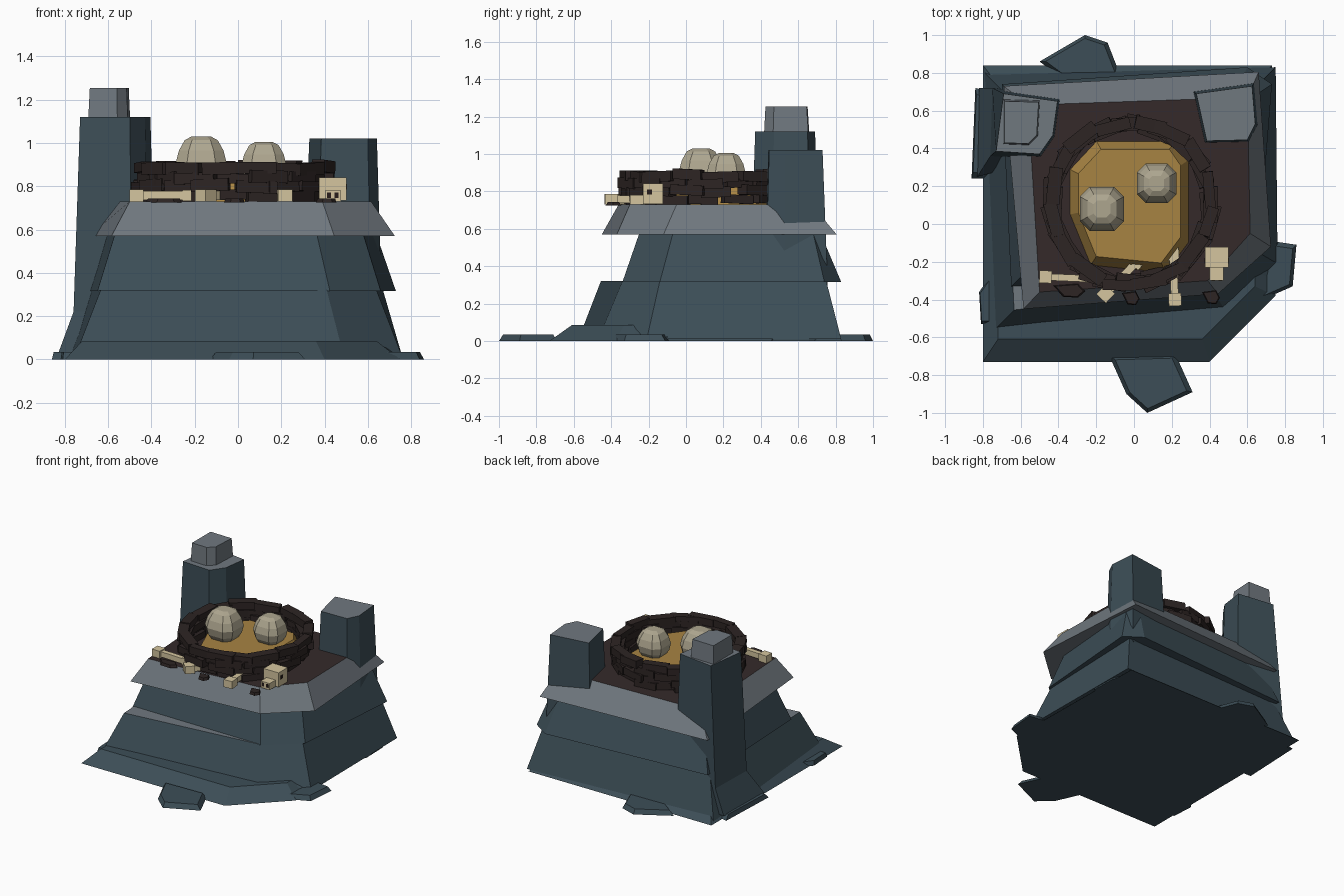
import bpy, bmesh, math, random
from mathutils import Matrix, Vector

if "Cube" in bpy.data.objects:
    bpy.data.objects.remove(bpy.data.objects["Cube"])

random.seed(4)


def material(name, rgb):
    m = bpy.data.materials.new(name)
    m.diffuse_color = (*rgb, 1)
    m.use_nodes = True
    m.node_tree.nodes["Principled BSDF"].inputs["Base Color"].default_value = m.diffuse_color
    return m


SLATE = material("slate_blue_rock", (0.046, 0.076, 0.095))
GRAY = material("gray_rock", (0.162, 0.188, 0.212))
SOIL = material("dark_soil", (0.035, 0.023, 0.023))
WOOD = material("dark_wood", (0.026, 0.018, 0.017))
STRAW = material("ochre_straw", (0.390, 0.230, 0.055))
SHELL = material("egg_shell", (0.420, 0.380, 0.275))
BONE = material("pale_bone", (0.660, 0.560, 0.345))
HOLE = material("dark_hole", (0.020, 0.012, 0.010))


def finish(name, bm, *mats):
    bmesh.ops.recalc_face_normals(bm, faces=bm.faces)
    me = bpy.data.meshes.new(name)
    bm.to_mesh(me)
    bm.free()
    for m in mats:
        me.materials.append(m)
    ob = bpy.data.objects.new(name, me)
    bpy.context.collection.objects.link(ob)
    return ob


def loft(name, levels, side, top=None):
    """Stack outlines (points, z) into one closed solid; the top face may differ."""
    bm = bmesh.new()
    rings = [[bm.verts.new((x, y, z)) for x, y in pts] for pts, z in levels]
    n = len(rings[0])
    for a, b in zip(rings, rings[1:]):
        for i in range(n):
            j = (i + 1) % n
            bm.faces.new((a[i], a[j], b[j], b[i]))
    bm.faces.new(rings[0])
    bm.faces.new(rings[-1]).material_index = 1 if top else 0
    return finish(name, bm, side, *([top] if top else []))


def scaled(pts, s):
    cx = sum(p[0] for p in pts) / len(pts)
    cy = sum(p[1] for p in pts) / len(pts)
    return [(cx + (x - cx) * s, cy + (y - cy) * s) for x, y in pts]


def add_box(bm, loc, size, rot=0.0, tilt=0.0):
    mat = (Matrix.Translation(loc) @ Matrix.Rotation(rot, 4, 'Z')
           @ Matrix.Rotation(tilt, 4, 'Y') @ Matrix.Diagonal((*size, 1)))
    bmesh.ops.create_cube(bm, size=1, matrix=mat)


# rock skirt and stacked tapering rock layers
loft("rock_skirt", [
    ([(-.80, -.73), (.40, -.73), (.75, -.38), (.73, .84), (-.80, .84)], 0),
    ([(-.72, -.61), (.36, -.61), (.64, -.33), (.64, .74), (-.72, .74)], .085)], SLATE)
loft("lower_rock", [
    ([(-.755, -.575), (.49, -.47), (.76, -.21), (.75, .83), (-.79, .80)], .01),
    ([(-.635, -.455), (.41, -.34), (.64, -.14), (.67, .75), (-.69, .70)], .32)], SLATE, GRAY)
loft("middle_rock", [
    ([(-.65, -.33), (.425, -.34), (.66, -.14), (.73, .74), (.60, .83), (-.70, .74)], .315),
    ([(-.57, -.25), (.365, -.25), (.58, -.07), (.64, .68), (.55, .72), (-.62, .66)], .575)], SLATE)
loft("rock_cap", [
    ([(-.585, -.45), (.445, -.37), (.725, -.12), (.66, .805), (-.69, .73)], .57),
    ([(-.50, -.36), (.39, -.30), (.615, -.05), (.60, .67), (-.56, .63)], .73)], GRAY, SOIL)

# corner pillars
LEFT = [(-.73, .385), (-.50, .37), (-.43, .47), (-.405, .65), (-.69, .69)]
loft("left_pillar", [
    ([(-.83, .25), (-.50, .34), (-.40, .46), (-.38, .68), (-.82, .72)], .03),
    ([(-.76, .36), (-.49, .34), (-.41, .46), (-.38, .67), (-.75, .72)], .22),
    (LEFT, 1.12)], SLATE, GRAY)
TIP = [(-.685, .43), (-.56, .425), (-.515, .47), (-.505, .645), (-.685, .65)]
loft("left_pillar_tip", [(scaled(TIP, 1.07), 1.12), (TIP, 1.255)], GRAY)
RIGHT = [(.385, .44), (.60, .445), (.642, .53), (.625, .73), (.33, .69)]
loft("right_pillar", [(scaled(RIGHT, 1.17), .30), (RIGHT, 1.02)], SLATE, GRAY)

# low slabs around the foot of the rock
SLABS = {
    "front_slab": [(-.13, -.70), (-.04, -.90), (.07, -1.0), (.31, -.89), (.22, -.69)],
    "back_slab": [(-.07, .78), (-.14, .96), (-.26, 1.0), (-.50, .86), (-.35, .75)],
    "right_slab": [(.55, -.36), (.68, -.40), (.84, -.33), (.86, -.11), (.66, -.08)],
    "left_slab": [(-.75, .24), (-.86, .24), (-.84, .72), (-.75, .70)],
    "front_left_slab": [(-.75, -.53), (-.81, -.53), (-.82, -.36), (-.75, -.26)],
    "back_right_slab": [(.70, .45), (.75, .46), (.745, .66), (.70, .74)],
}
for name, pts in SLABS.items():
    loft(name, [(pts, 0), (scaled(pts, .86), .035)], SLATE)
# wedge on the right shoulder of the lower layer
loft("right_wedge", [
    ([(.45, -.52), (.70, -.38), (.76, -.1), (.5, -.1)], .02),
    ([(.45, -.45), (.62, -.32), (.68, -.1), (.5, -.1)], .085)], SLATE)

# straw bed with bevelled sides
BED = [(-.34, .05), (-.23, -.22), (.17, -.26), (.29, -.10),
       (.29, .34), (.22, .44), (-.20, .44), (-.34, .29)]
loft("straw_bed", [(BED, .725), (scaled(BED, .86), .82)], STRAW)

# nest wall: courses of short planks laid in a ring
bm = bmesh.new()
COURSES, COUNT = 4, 16
for c in range(COURSES):
    for i in range(COUNT):
        a = 2 * math.pi * (i + .5 * (c % 2) + random.uniform(-.18, .18)) / COUNT
        r = .415 + .014 * (c % 2) + random.uniform(-.018, .014)
        z = .758 + .042 * c + random.uniform(-.008, .007)
        size = (random.uniform(.15, .20), random.uniform(.055, .08), random.uniform(.045, .058))
        add_box(bm, (-.02 + r * math.cos(a), .105 + r * math.sin(a), z), size,
                a + math.pi / 2 + random.uniform(-.14, .14), random.uniform(-.05, .05))
finish("nest_wall", bm, WOOD)

# loose flat wood chips in front of the nest
for i, (x, y, w) in enumerate([(-.34, -.355, .09), (-.015, -.395, .05), (.41, -.39, .05)]):
    pts = [(x - w, y + .03), (x - w * .4, y - .03), (x + w * .5, y - .035),
           (x + w * .9, y), (x + w * .5, y + .04)]
    loft("wood_chip_%d" % i, [(pts, .724), (scaled(pts, .85), .744)], WOOD)


# eggs: stacked square outlines with cut corners
def egg(name, x, y, r, z0, z1):
    levels = []
    for t, s in [(0, .38), (.07, .65), (.27, .90), (.5, 1), (.73, .88), (.93, .65), (1, .38)]:
        a, b = r * s, r * s * .56
        levels.append(([(x + u, y + v) for u, v in (
            (a, -b), (a, b), (b, a), (-b, a), (-a, b), (-a, -b), (-b, -a), (b, -a))],
            z0 + (z1 - z0) * t))
    loft(name, levels, SHELL)


egg("large_egg", -.17, .08, .117, .79, 1.03)
egg("small_egg", .12, .215, .104, .79, 1.005)


# bones: a shaft with a knob at each end
def bone(name, p, q, knob_p, knob_q, shaft=.04):
    p, q = Vector(p), Vector(q)
    d = q - p
    rot = math.atan2(d.y, d.x)
    bm = bmesh.new()
    add_box(bm, (p + q) / 2, (d.length, shaft, .04), rot, -math.atan2(d.z, d.xy.length))
    add_box(bm, p, (knob_p, knob_p, .056), rot)
    add_box(bm, q, (knob_q, knob_q, .05), rot)
    finish(name, bm, BONE)


bone("left_bone", (-.468, -.28, .757), (-.235, -.29, .757), .066, .04, .036)
bone("middle_bone", (-.15, -.37, .757), (.02, -.195, .757), .07, .07)
bone("right_bone", (.217, -.40, .757), (.205, -.16, .757), .068, .066)

# small skull with snout, eye sockets and nostrils
bm = bmesh.new()
add_box(bm, (.438, -.177, .787), (.126, .108, .108))
add_box(bm, (.438, -.26, .755), (.074, .08, .05))
finish("skull", bm, BONE)
bm = bmesh.new()
for s in (-1, 1):
    add_box(bm, (.438 + s * .063, -.195, .797), (.006, .028, .026))
    add_box(bm, (.438 + s * .018, -.30, .758), (.018, .006, .026))
finish("skull_holes", bm, HOLE)
